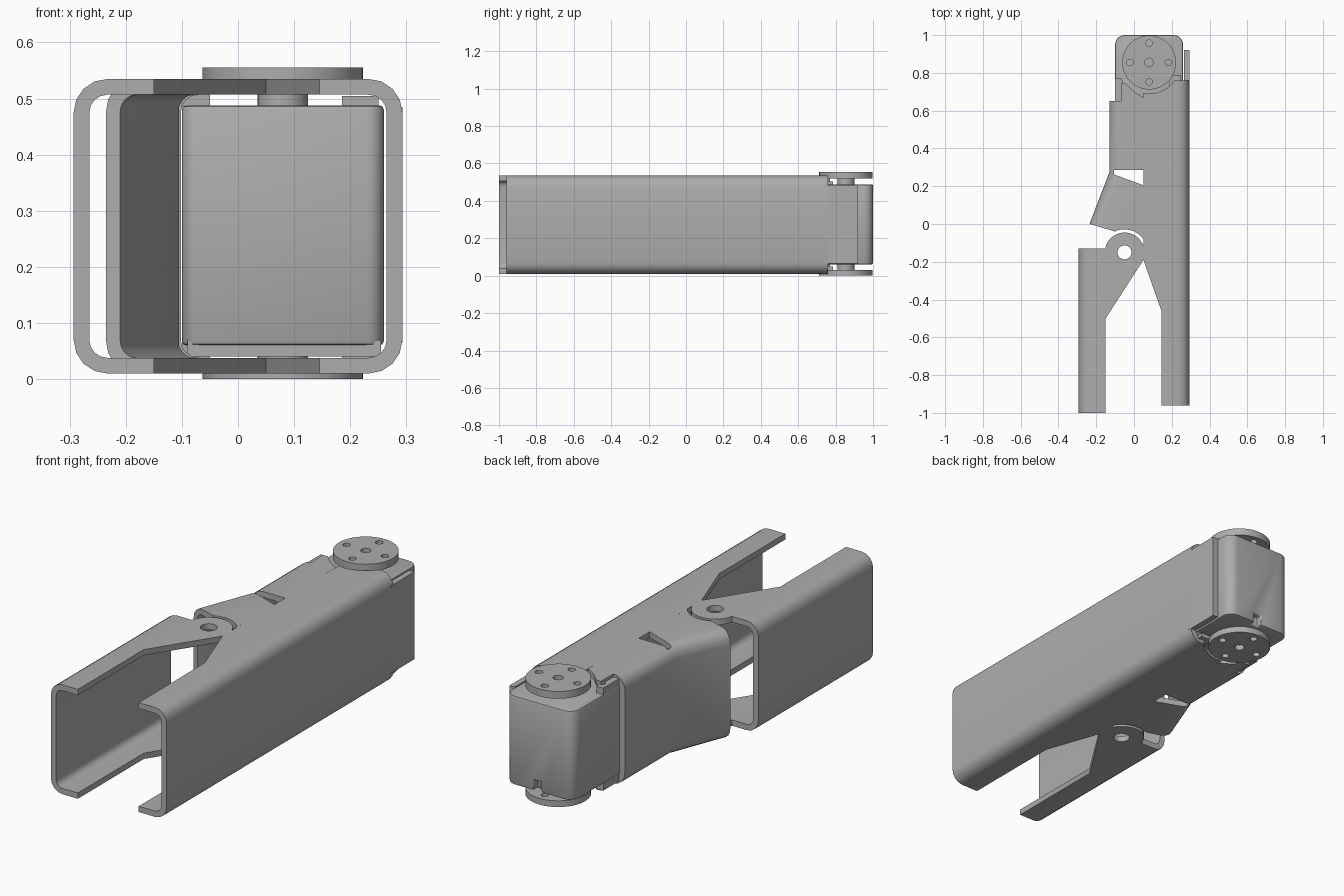
import bpy, bmesh, math

if "Cube" in bpy.data.objects:
    bpy.data.objects.remove(bpy.data.objects["Cube"])

Z0, Z1, T, R = 0.01, 0.535, 0.028, 0.06   # channel bottom, top, wall, corner radius
HORN = (0.08, 0.855)                      # servo axis
PIVOT = (-0.05, -0.15)                    # jaw hinge axis

metal = bpy.data.materials.new("grey metal")
metal.diffuse_color = (0.42, 0.42, 0.42, 1)
metal.use_nodes = True
metal.node_tree.nodes["Principled BSDF"].inputs["Base Color"].default_value = metal.diffuse_color


def arc(c, r, a0, a1, n=8):
    return [(c[0] + r * math.cos(math.radians(a0 + (a1 - a0) * i / n)),
             c[1] + r * math.sin(math.radians(a0 + (a1 - a0) * i / n))) for i in range(n + 1)]


def circle(c, r, n=32):
    return arc(c, r, 0, 360, n)[:-1]


def make(name, bm):
    bmesh.ops.recalc_face_normals(bm, faces=bm.faces)
    me = bpy.data.meshes.new(name)
    bm.to_mesh(me)
    bm.free()
    me.materials.append(metal)
    ob = bpy.data.objects.new(name, me)
    bpy.context.collection.objects.link(ob)
    return ob


def loft(bm, rings):
    """Skin closed rings of points and cap both ends."""
    rows = [[bm.verts.new(p) for p in ring] for ring in rings]
    n = len(rows[0])
    for a, b in zip(rows, rows[1:]):
        for i in range(n):
            j = (i + 1) % n
            bm.faces.new((a[i], a[j], b[j], b[i]))
    bm.faces.new(rows[0])
    bm.faces.new(rows[-1])


def prism(name, outlines, z0, z1):
    bm = bmesh.new()
    for o in outlines:
        loft(bm, [[(x, y, z) for x, y in o] for z in (z0, z1)])
    return make(name, bm)


def rect(x0, y0, x1, y1):
    return [(x0, y0), (x1, y0), (x1, y1), (x0, y1)]


def channel(name, path, side, depth):
    """C-section swept along plan points; the web lies on the path."""
    h = R - T
    outer = [(depth, Z0)] + arc((R, Z0 + R), R, 270, 180, 4) + arc((R, Z1 - R), R, 180, 90, 4) + [(depth, Z1)]
    inner = [(depth, Z1 - T)] + arc((R, Z1 - R), h, 90, 180, 4) + arc((R, Z0 + R), h, 180, 270, 4) + [(depth, Z0 + T)]
    bm = bmesh.new()
    loft(bm, [[(x + side * u, y, z) for u, z in outer + inner] for x, y in path])
    return make(name, bm)


def apply_mod(ob, mod):
    bpy.context.view_layer.objects.active = ob
    bpy.ops.object.modifier_apply(modifier=mod.name)


def cut(ob, cutter, op):
    m = ob.modifiers.new("cut", 'BOOLEAN')
    m.operation, m.object, m.solver = op, cutter, 'EXACT'
    apply_mod(ob, m)
    bpy.data.objects.remove(cutter)


def trim(ob, outline):
    cut(ob, prism("cutter", [outline], -0.2, 0.8), 'INTERSECT')


def bevel(ob, width):
    m = ob.modifiers.new("bevel", 'BEVEL')
    m.width, m.segments, m.limit_method, m.angle_limit = width, 2, 'ANGLE', math.radians(50)
    apply_mod(ob, m)


# Fixed jaw: long channel, tapered front flanges, clearance arc at the servo horn
fixed = channel("fixed_jaw", [(0.293, -1.1), (0.293, 1.0)], -1, 0.40)
trim(fixed, [(0.145, -0.96), (0.40, -0.96), (0.40, 0.76)]
     + arc(HORN, 0.165, 325, 260) + [(0.05, 0.6), (0.05, -0.19), (0.145, -0.46)])
prism("fixed_jaw_rear_tab", [rect(0.265, 0.74, 0.293, 0.92)], 0.065, 0.485)

# Housing: bent channel on the left with a wedge notch and hinge clearance
housing = channel("bent_housing", [(-0.274, -0.1), (-0.13, 0.275), (-0.13, 0.8)], 1, 0.5)
trim(housing, [(-0.30, 0.022), (-0.235, 0.0)] + arc(PIVOT, 0.122, 115, 35)
     + [(0.05, 0.205), (-0.105, 0.262), (-0.105, 0.287), (0.05, 0.287), (0.05, 0.67),
        (0.0, 0.70), (-0.045, 0.745), (-0.07, 0.745), (-0.07, 0.65), (-0.30, 0.65)])

# Moving jaw: channel with rounded hinge ears
moving = channel("moving_jaw", [(-0.293, -1.1), (-0.293, 0.1)], 1, 0.5)
trim(moving, [(-0.40, -1.0), (-0.15, -1.0), (-0.15, -0.5), (0.05, -0.19)]
     + arc(PIVOT, 0.105, -8, 169, 16) + [(-0.40, -0.13)])
cut(moving, prism("cutter", [circle(PIVOT, 0.037)], -0.2, 0.8), 'DIFFERENCE')

# Servo body: rounded block with a cable slot in the back
body = prism("servo_body", [arc((-0.07, 0.44), 0.03, 270, 180, 4) + arc((-0.05, 0.95), 0.05, 180, 90, 5)
                            + arc((0.21, 0.95), 0.05, 90, 0, 5) + arc((0.23, 0.44), 0.03, 0, -90, 4)], 0.06, 0.488)
cut(body, prism("cutter", [rect(0.07, 0.97, 0.11, 1.1)], 0.0, 0.11), 'DIFFERENCE')
bevel(body, 0.008)
prism("servo_base", [rect(-0.09, 0.415, 0.255, 0.765)], 0.04, 0.07)

# Horns, hubs and corner brackets, top and bottom
for label, h0, h1, b0, b1, c0, c1 in (("top", 0.52, 0.555, 0.48, 0.525, 0.485, 0.52),
                                      ("bottom", 0.0, 0.03, 0.025, 0.07, 0.028, 0.065)):
    horn = prism(label + "_horn", [circle(HORN, 0.143, 48)], h0, h1)
    holes = [circle(HORN, 0.023, 16)] + [circle(p, 0.017, 16) for p in circle(HORN, 0.102, 4)]
    cut(horn, prism("cutter", holes, h0 - 0.1, h1 + 0.1), 'DIFFERENCE')
    prism(label + "_horn_hub", [circle(HORN, 0.045)], b0, b1)
    prism(label + "_corner_bracket", [[(-0.10, 0.64), (-0.05, 0.64), (-0.05, 0.72),
                                       (-0.065, 0.77), (-0.10, 0.77)]], c0, c1)
    prism(label + "_screw_post", [circle((-0.07, 0.733), 0.012, 12)], c0, c1 + 0.006)
    prism(label + "_servo_tab", [rect(0.185, 0.72, 0.25, 0.785)], c0, c0 + 0.02)

# Smooth rounded surfaces, keep sharp edges
for ob in bpy.data.objects:
    ob.select_set(True)
    bpy.context.view_layer.objects.active = ob
bpy.ops.object.shade_smooth_by_angle(angle=math.radians(35))
